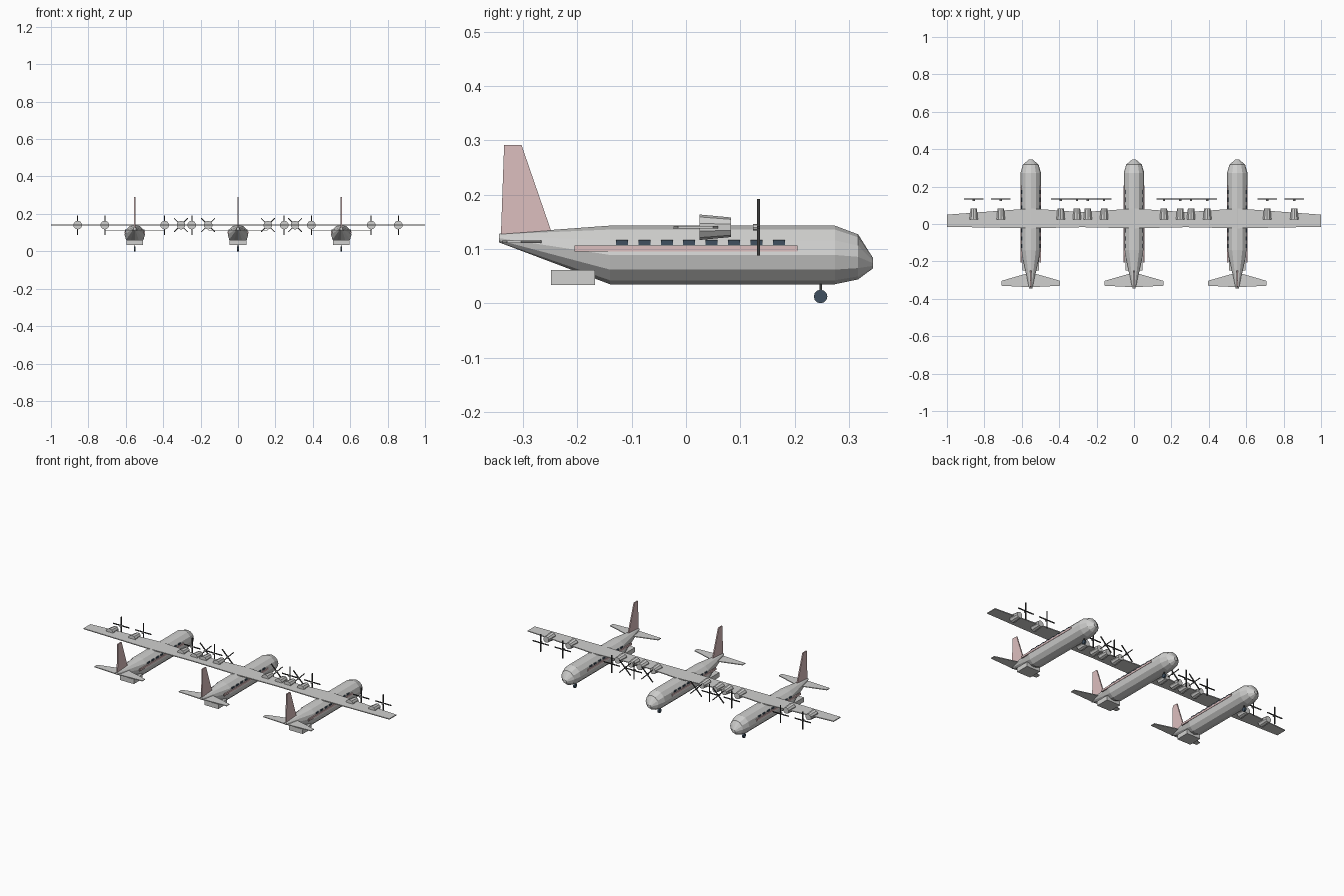
import bpy, bmesh, math
from mathutils import Matrix

if "Cube" in bpy.data.objects:
    bpy.data.objects.remove(bpy.data.objects["Cube"])


def material(name, r, g, b):
    m = bpy.data.materials.new(name)
    m.use_nodes = True
    m.diffuse_color = (r, g, b, 1)
    m.node_tree.nodes["Principled BSDF"].inputs["Base Color"].default_value = (r, g, b, 1)
    return m


GREY = material("light grey", 0.63, 0.63, 0.62)
PINK = material("dusty pink", 0.72, 0.52, 0.52)
BLUE = material("dark slate blue", 0.05, 0.08, 0.115)
BLACK = material("charcoal", 0.045, 0.045, 0.045)


def finish(bm, name, mat):
    bmesh.ops.recalc_face_normals(bm, faces=bm.faces[:])
    mesh = bpy.data.meshes.new(name)
    bm.to_mesh(mesh)
    bm.free()
    mesh.materials.append(mat)
    ob = bpy.data.objects.new(name, mesh)
    bpy.context.collection.objects.link(ob)


def add_box(bm, centre, size, spin=Matrix.Identity(4)):
    bmesh.ops.create_cube(bm, size=1, matrix=Matrix.Translation(centre) @ spin @ Matrix.Diagonal((*size, 1)))


def box(name, mat, centre, size):
    bm = bmesh.new()
    add_box(bm, centre, size)
    finish(bm, name, mat)


def plate(name, mat, outline, thickness):
    """Extrude a planar outline evenly to both sides of its plane."""
    bm = bmesh.new()
    face = bm.faces.new([bm.verts.new(p) for p in outline])
    face.normal_update()
    offset = face.normal * thickness
    made = bmesh.ops.extrude_face_region(bm, geom=[face])["geom"]
    top = [v for v in made if isinstance(v, bmesh.types.BMVert)]
    bmesh.ops.translate(bm, verts=top, vec=offset)
    bmesh.ops.translate(bm, verts=bm.verts[:], vec=-offset / 2)
    finish(bm, name, mat)


def loft(name, mat, x, stations, sides):
    """Skin rings given as (y, bottom z, top z, half width)."""
    bm = bmesh.new()
    rings = []
    for y, low, high, half in stations:
        ring = []
        for k in range(sides):
            a = math.tau * k / sides
            z = (low + high) / 2 + (high - low) / 2 * math.cos(a)
            ring.append(bm.verts.new((x + half * math.sin(a), y, z)))
        rings.append(ring)
    for a, b in zip(rings, rings[1:]):
        for k in range(sides):
            n = (k + 1) % sides
            bm.faces.new((a[k], a[n], b[n], b[k]))
    bm.faces.new(rings[0])
    bm.faces.new(rings[-1])
    finish(bm, name, mat)


WING_Z = 0.14
HULL = [(-0.344, 0.112, 0.128, 0.008), (-0.14, 0.035, 0.143, 0.0545),
        (0.274, 0.035, 0.143, 0.0545), (0.317, 0.044, 0.127, 0.042),
        (0.344, 0.064, 0.084, 0.011)]


def propeller(name, x, turn):
    bm = bmesh.new()
    for k in range(2):
        spin = Matrix.Rotation(turn + k * math.pi / 2, 4, "Y")
        add_box(bm, (x, 0.1335, WING_Z), (0.005, 0.005, 0.104), spin)
    finish(bm, name + "_blades", BLACK)
    loft(name + "_hub", GREY, x, [(0.123, 0.134, 0.146, 0.006),
                                  (0.131, 0.134, 0.146, 0.006)], 8)


def aircraft(label, x, turn):
    loft(label + "_fuselage", GREY, x, HULL, 12)
    # Tail surfaces
    plate(label + "_tail_fin", PINK,
          [(x, -0.341, 0.122), (x, -0.248, 0.132), (x, -0.303, 0.2915), (x, -0.335, 0.2915)], 0.007)
    half = [(0, -0.259), (0.157, -0.304), (0.157, -0.33), (0, -0.338)]
    outline = half + [(-px, py) for px, py in half[2:0:-1]]
    plate(label + "_tailplane", GREY, [(x + px, py, 0.113) for px, py in outline], 0.0045)
    # Rear skid and nose wheel
    box(label + "_rear_skid", GREY, (x, -0.208, 0.0475), (0.09, 0.081, 0.027))
    box(label + "_nose_strut", BLACK, (x, 0.248, 0.027), (0.005, 0.005, 0.026))
    bm = bmesh.new()
    bmesh.ops.create_cone(bm, cap_ends=True, segments=12, radius1=0.0125, radius2=0.0125, depth=0.01,
                          matrix=Matrix.Translation((x, 0.248, 0.0125)) @ Matrix.Rotation(math.pi / 2, 4, "Y"))
    finish(bm, label + "_nose_wheel", BLUE)
    for side, word in ((1, "left"), (-1, "right")):
        # Side stripe and row of cabin windows
        box(f"{label}_{word}_stripe", PINK, (x + side * 0.0515, 0, 0.101), (0.007, 0.41, 0.0115))
        bm = bmesh.new()
        for k in range(8):
            add_box(bm, (x + side * 0.0475, -0.118 + 0.0413 * k, 0.1118), (0.007, 0.022, 0.0095))
        finish(bm, f"{label}_{word}_windows", BLUE)
        # Engines and propellers
        for spot, offset in (("inner", 0.16), ("outer", 0.305)):
            name = f"{label}_{word}_{spot}"
            ex = x + side * offset
            loft(name + "_nacelle", GREY, ex, [(0.025, 0.1165, 0.1635, 0.0235),
                                               (0.083, 0.122, 0.158, 0.018)], 10)
            propeller(name + "_propeller", ex, turn)


SPACING = 0.552
aircraft("middle", 0, math.pi / 4)
aircraft("left", SPACING, 0)
aircraft("right", -SPACING, 0)

# One continuous wing, widest at each fuselage
half_edge = [(0, 0.083, -0.023), (SPACING / 2, 0.063, -0.017), (SPACING, 0.083, -0.023), (1, 0.05, -0.015)]
edge = [(-x, lead, trail) for x, lead, trail in half_edge[:0:-1]] + half_edge
plate("wing", GREY, [(x, lead, WING_Z) for x, lead, trail in edge]
      + [(x, trail, WING_Z) for x, lead, trail in reversed(edge)], 0.005)
